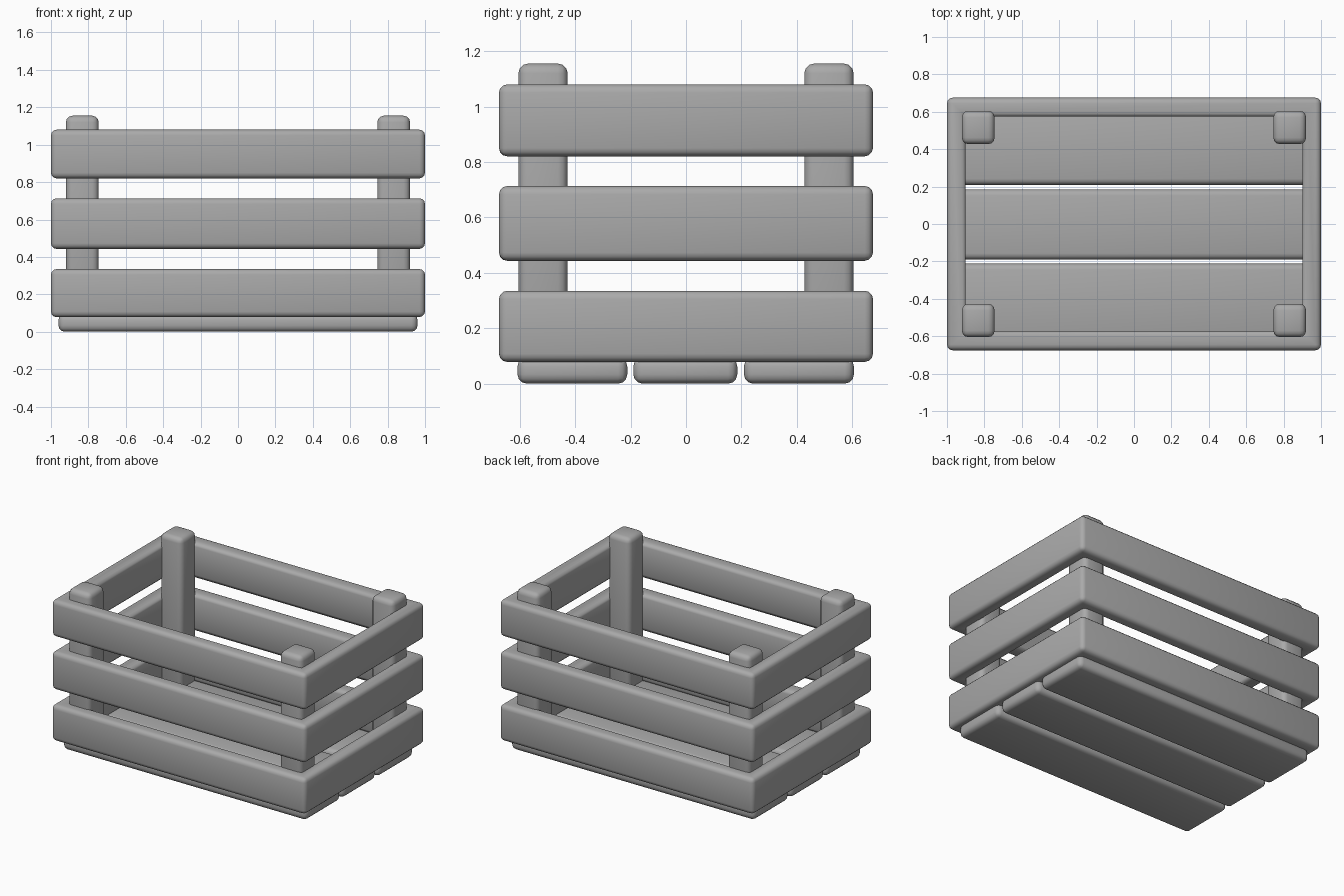
import bpy
import bmesh
from mathutils import Matrix

if "Cube" in bpy.data.objects:
    bpy.data.objects.remove(bpy.data.objects["Cube"], do_unlink=True)

GREY = (0.4, 0.4, 0.4, 1)
mat = bpy.data.materials.new("plain grey")
mat.use_nodes = True
mat.diffuse_color = GREY
mat.node_tree.nodes["Principled BSDF"].inputs["Base Color"].default_value = GREY


def finish(name, bm, radius):
    """Turn a bmesh into a softly rounded object."""
    bmesh.ops.recalc_face_normals(bm, faces=bm.faces)
    mesh = bpy.data.meshes.new(name)
    bm.to_mesh(mesh)
    bm.free()
    mesh.materials.append(mat)
    obj = bpy.data.objects.new(name, mesh)
    bpy.context.collection.objects.link(obj)
    bevel = obj.modifiers.new("rounding", 'BEVEL')
    bevel.width = radius
    bevel.segments = 3
    mesh.shade_smooth()
    return obj


def box(name, x, y, z, radius):
    """Rounded box from (low, high) ranges on each axis."""
    bm = bmesh.new()
    ranges = (x, y, z)
    centre = [(a + b) / 2 for a, b in ranges]
    size = [b - a for a, b in ranges]
    bmesh.ops.create_cube(bm, size=1, matrix=Matrix.Translation(centre) @ Matrix.Diagonal((*size, 1)))
    return finish(name, bm, radius)


def ring(name, half_x, half_y, wall, low, high, radius):
    """Rounded rectangular band, open at top and bottom."""
    bm = bmesh.new()
    loops = []
    for inset, z in ((0, low), (0, high), (wall, high), (wall, low)):
        hx, hy = half_x - inset, half_y - inset
        loops.append([bm.verts.new((sx * hx, sy * hy, z))
                      for sx, sy in ((-1, -1), (1, -1), (1, 1), (-1, 1))])
    for a, b in zip(loops, loops[1:] + loops[:1]):
        for i in range(4):
            j = (i + 1) % 4
            bm.faces.new((a[i], a[j], b[j], b[i]))
    return finish(name, bm, radius)


# Slatted walls
for name, low, high in (("lower", 0.078, 0.335), ("middle", 0.443, 0.713), ("upper", 0.82, 1.08)):
    ring(name + "_wall_slats", 1.0, 0.675, 0.1, low, high, 0.03)

# Corner posts
for side, sx in (("left", 1), ("right", -1)):
    for end, sy in (("front", -1), ("back", 1)):
        box(f"{end}_{side}_post", sorted((sx * 0.745, sx * 0.92)),
            sorted((sy * 0.427, sy * 0.605)), (0.06, 1.155), 0.035)

# Floor boards
for name, low, high in (("front", -0.608, -0.212), ("middle", -0.19, 0.185), ("back", 0.209, 0.606)):
    box(name + "_floor_board", (-0.96, 0.96), (low, high), (0, 0.095), 0.033)
